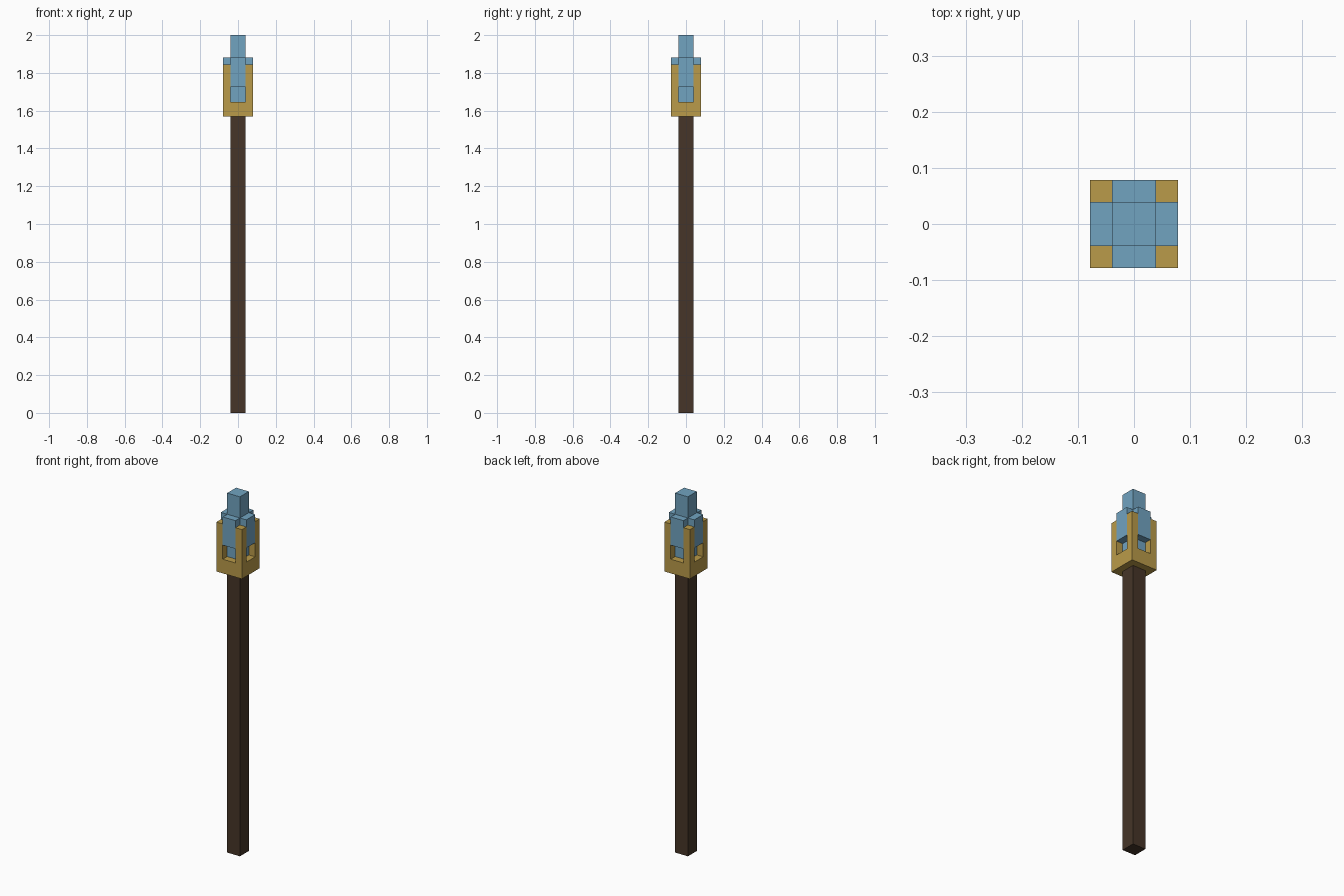
import bpy, bmesh
from math import pi
from mathutils import Matrix, Vector

cube = bpy.data.objects.get("Cube")
if cube:
    bpy.data.objects.remove(cube, do_unlink=True)

U = 2 / 25.5  # one block unit; the whole torch is 25.5 units tall


def material(name, rgb):
    mat = bpy.data.materials.new(name)
    mat.use_nodes = True
    mat.diffuse_color = (*rgb, 1)
    mat.node_tree.nodes["Principled BSDF"].inputs["Base Color"].default_value = (*rgb, 1)
    return mat


wood = material("dark wood", (0.061, 0.036, 0.021))
gold = material("gold", (0.491, 0.328, 0.067))
blue = material("flame blue", (0.165, 0.367, 0.527))


def box_mesh(size, center):
    bm = bmesh.new()
    bmesh.ops.create_cube(bm, size=1)
    bmesh.ops.scale(bm, vec=Vector(size) * U, verts=bm.verts)
    bmesh.ops.translate(bm, vec=Vector(center) * U, verts=bm.verts)
    return bm


def finish(name, bm, mat):
    mesh = bpy.data.meshes.new(name)
    bm.to_mesh(mesh)
    bm.free()
    mesh.materials.append(mat)
    obj = bpy.data.objects.new(name, mesh)
    bpy.context.collection.objects.link(obj)
    return obj


# Square pole
finish("pole", box_mesh((1, 1, 20), (0, 0, 10)), wood)

# Holder: base block with four corner posts raised from its top
bm = box_mesh((2, 2, 1), (0, 0, 20.5))
for axis in (Vector((1, 0, 0)), Vector((0, 1, 0))):
    for side in (-0.5, 0.5):
        bmesh.ops.bisect_plane(bm, geom=bm.verts[:] + bm.edges[:] + bm.faces[:],
                               plane_co=axis * side * U, plane_no=axis)
corners = []
for f in bm.faces:
    c = f.calc_center_median() / U
    if f.normal.z > 0.9 and min(abs(c.x), abs(c.y)) > 0.5:
        corners.append(f)
posts = bmesh.ops.extrude_discrete_faces(bm, faces=corners)["faces"]
bmesh.ops.translate(bm, vec=(0, 0, 2.5 * U), verts=[v for f in posts for v in f.verts])
bmesh.ops.dissolve_limit(bm, angle_limit=0.01, verts=bm.verts, edges=bm.edges)
bmesh.ops.recalc_face_normals(bm, faces=bm.faces)
finish("holder", bm, gold)

# Flame core, standing on the holder base
finish("flame_core", box_mesh((1, 1, 4.5), (0, 0, 23.25)), blue)

# Flame slabs between the posts, leaving an open window beneath each
for i, side in enumerate(("front", "left", "back", "right")):
    bm = box_mesh((1, 0.5, 2), (0, -0.75, 23))
    bmesh.ops.rotate(bm, matrix=Matrix.Rotation(i * pi / 2, 3, "Z"), verts=bm.verts)
    finish("flame_slab_" + side, bm, blue)
